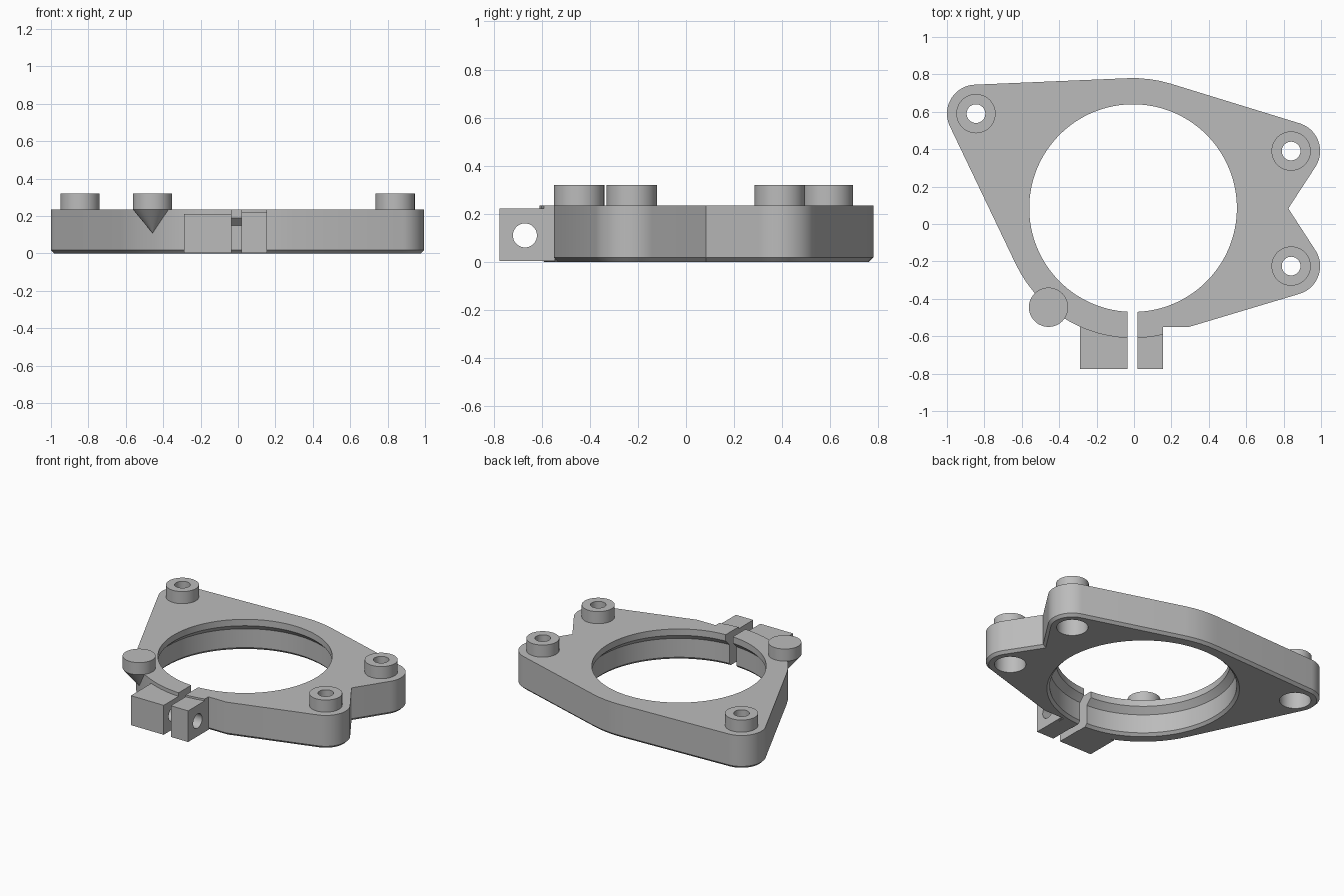
import bpy, bmesh, math
from mathutils import Vector, Matrix

cube = bpy.data.objects.get("Cube")
if cube:
    bpy.data.objects.remove(cube, do_unlink=True)

GREY = 0.5
metal = bpy.data.materials.new("plain grey")
metal.use_nodes = True
metal.diffuse_color = (GREY, GREY, GREY, 1)
metal.node_tree.nodes["Principled BSDF"].inputs["Base Color"].default_value = (GREY, GREY, GREY, 1)

TOP, CHAMFER = 0.235, 0.018
BOSS_TOP, BOSS_R = 0.32, 0.105
RING = (Vector((-0.005, 0.085)), 0.695)
LOBES = [(Vector((0.84, -0.225)), 0.155),
         (Vector((0.84, 0.39)), 0.155),
         (Vector((-0.845, 0.59)), 0.155)]
NOTCH = (Vector((0.825, 0.083)), 0.0)


def finish(name, bm):
    bmesh.ops.recalc_face_normals(bm, faces=bm.faces)
    mesh = bpy.data.meshes.new(name)
    bm.to_mesh(mesh)
    bm.free()
    mesh.materials.append(metal)
    obj = bpy.data.objects.new(name, mesh)
    bpy.context.collection.objects.link(obj)
    return obj


def lathe(name, profile, centre=(0, 0, 0), steps=48, matrix=Matrix()):
    """Solid of revolution from (radius, height) pairs, capped at both ends."""
    bm = bmesh.new()
    rings = []
    for r, z in profile:
        angles = [math.tau * i / steps for i in range(steps)]
        rings.append([bm.verts.new((r * math.cos(a), r * math.sin(a), z)) for a in angles])
    for low, high in zip(rings, rings[1:]):
        for i in range(steps):
            j = (i + 1) % steps
            bm.faces.new((low[i], low[j], high[j], high[i]))
    bm.faces.new(rings[0])
    bm.faces.new(rings[-1])
    bm.transform(Matrix.Translation(centre) @ matrix)
    return finish(name, bm)


def box(name, low, high):
    bm = bmesh.new()
    bmesh.ops.create_cube(bm, size=1)
    low, high = Vector(low), Vector(high)
    for v in bm.verts:
        v.co = Vector(l + (h - l) * (c + 0.5) for l, h, c in zip(low, high, v.co))
    return finish(name, bm)


def cut(obj, cutter):
    cutter.hide_render = True
    mod = obj.modifiers.new("cut", "BOOLEAN")
    mod.operation, mod.solver, mod.object = "DIFFERENCE", "EXACT", cutter
    bpy.context.view_layer.objects.active = obj
    bpy.ops.object.modifier_apply(modifier=mod.name)
    bpy.data.objects.remove(cutter, do_unlink=True)


def smooth(obj):
    bpy.ops.object.select_all(action="DESELECT")
    obj.select_set(True)
    bpy.context.view_layer.objects.active = obj
    bpy.ops.object.shade_smooth_by_angle(angle=math.radians(25))


def tangent(p, q):
    """Normal angle of the outer tangent going from circle p to circle q."""
    d = q[0] - p[0]
    return math.atan2(d.y, d.x) - math.acos((p[1] - q[1]) / d.length)


def arc(circle, start, end):
    span = (end - start) % math.tau
    n = max(2, round(span / math.radians(5)))
    return [circle[0] + circle[1] * Vector((math.cos(start + span * i / n),
                                            math.sin(start + span * i / n)))
            for i in range(n + 1)]


# Flange outline: three lobes wrapped around the ring, with a notch on one side
c, b, a = LOBES
outline = arc(c, tangent(RING, c), tangent(c, NOTCH))
outline.append(NOTCH[0])
outline += arc(b, tangent(NOTCH, b), tangent(b, RING))
outline += arc(RING, tangent(b, RING), tangent(RING, a))
outline += arc(a, tangent(RING, a), tangent(a, RING))
outline += arc(RING, tangent(a, RING), -math.acos(0.16 / RING[1]))
outline += [Vector((0.155, -0.55)), Vector((0.295, -0.55))]

# Flange plate with chamfered underside
bm = bmesh.new()
base = bm.faces.new([bm.verts.new((p.x, p.y, CHAMFER)) for p in outline])
side = bmesh.ops.extrude_face_region(bm, geom=[base], use_keep_orig=True)
for v in (g for g in side["geom"] if isinstance(g, bmesh.types.BMVert)):
    v.co.z = TOP
bmesh.ops.recalc_face_normals(bm, faces=bm.faces)
bmesh.ops.inset_region(bm, faces=[base], thickness=CHAMFER, use_even_offset=True)
for v in base.verts:
    v.co.z = 0
plate = finish("flange_plate", bm)

# Bore with a narrower lip at the top, and the clamping slot
cut(plate, lathe("bore_cutter",
                 [(0.623, -0.01), (0.595, CHAMFER), (0.595, 0.15), (0.555, 0.19), (0.555, 0.4)],
                 RING[0].to_3d(), 128))
cut(plate, box("slot_cutter", (-0.035, -0.9, -0.1), (0.02, -0.2, 0.4)))

# Bosses with stepped screw holes through the plate
for name, (centre, _) in zip(("front_left", "back_left", "back_right"), LOBES):
    boss = lathe(name + "_boss", [(BOSS_R, TOP - 0.01), (BOSS_R, BOSS_TOP)], centre.to_3d())
    for obj in (plate, boss):
        cut(obj, lathe("hole_cutter", [(0.1, -0.1), (0.1, 0.2), (0.05, 0.2), (0.05, 0.4)],
                       centre.to_3d()))
    smooth(boss)
smooth(plate)

# Clamp ears with a cross bolt hole
for name, x0, x1, top in (("right_clamp_ear", -0.29, -0.035, 0.21),
                          ("left_clamp_ear", 0.02, 0.155, 0.222)):
    ear = box(name, (x0, -0.775, 0.003), (x1, -0.545, top))
    cut(ear, lathe("bolt_cutter", [(0.05, -0.6), (0.05, 0.6)], (0, -0.67, 0.11),
                   matrix=Matrix.Rotation(math.pi / 2, 4, "Y")))
    smooth(ear)

# Round pad with a conical support on the ring's edge
smooth(lathe("support_pad", [(0.001, 0.11), (BOSS_R, TOP), (BOSS_R, BOSS_TOP)],
             (-0.457, -0.445, 0)))
